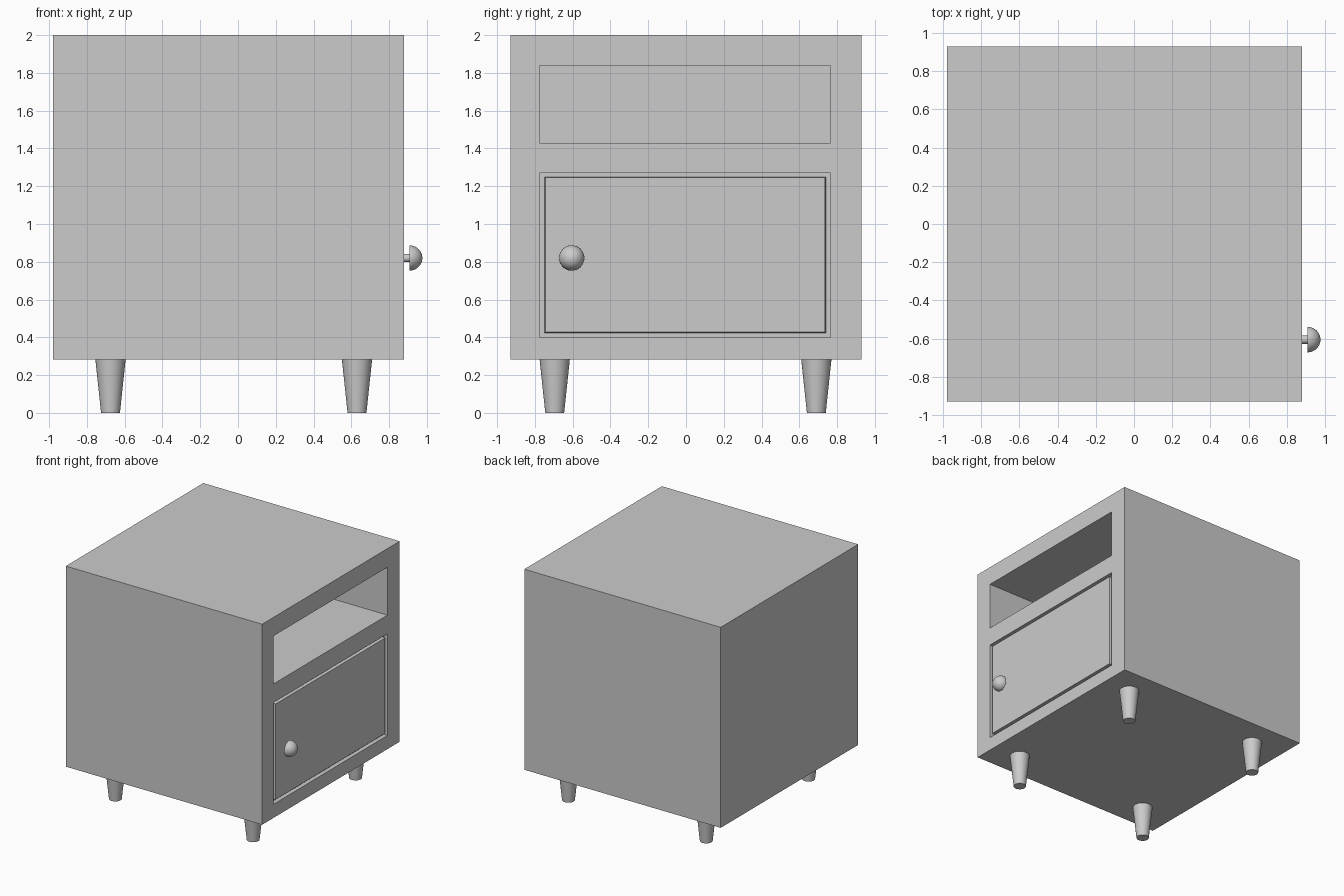
import bpy, bmesh, math
from mathutils import Matrix

if "Cube" in bpy.data.objects:
    bpy.data.objects.remove(bpy.data.objects["Cube"])


def new_object(name, bm):
    bmesh.ops.recalc_face_normals(bm, faces=bm.faces[:])
    mesh = bpy.data.meshes.new(name)
    bm.to_mesh(mesh)
    bm.free()
    obj = bpy.data.objects.new(name, mesh)
    bpy.context.collection.objects.link(obj)
    return obj


def box(name, x, y, z, taper=0.0):
    """Box from (min, max) ranges; taper shrinks the +x face all round."""
    bm = bmesh.new()
    bmesh.ops.create_cube(bm, size=1)
    for v in bm.verts:
        front = v.co.x > 0
        for i, (lo, hi) in enumerate((x, y, z)):
            side = v.co[i] > 0
            v.co[i] = hi if side else lo
            if front and i > 0:
                v.co[i] += -taper if side else taper
    return new_object(name, bm)


def lathe(name, profile, matrix, steps=32):
    """Spin (radius, height) points around local z, then place."""
    bm = bmesh.new()
    verts = [bm.verts.new((r, 0, h)) for r, h in profile]
    edges = [bm.edges.new(p) for p in zip(verts, verts[1:])]
    bmesh.ops.spin(bm, geom=verts + edges, cent=(0, 0, 0), axis=(0, 0, 1),
                   angle=math.tau, steps=steps)
    bmesh.ops.remove_doubles(bm, verts=bm.verts[:], dist=1e-5)
    bmesh.ops.transform(bm, matrix=matrix, verts=bm.verts[:])
    obj = new_object(name, bm)
    bpy.ops.object.select_all(action='DESELECT')
    obj.select_set(True)
    bpy.context.view_layer.objects.active = obj
    bpy.ops.object.shade_smooth_by_angle(angle=math.radians(35))
    return obj


# Cabinet body with an open shelf above and a shallow door recess below
cabinet = box("cabinet", (-0.98, 0.88), (-0.93, 0.93), (0.283, 2.0))
opening_y = (-0.775, 0.765)
cutters = [box("shelf_cutter", (-0.82, 1.0), opening_y, (1.43, 1.84)),
           box("door_recess_cutter", (0.845, 1.0), opening_y, (0.40, 1.27))]
for cutter in cutters:
    cutter.hide_render = True
    mod = cabinet.modifiers.new(cutter.name, 'BOOLEAN')
    mod.operation = 'DIFFERENCE'
    mod.solver = 'EXACT'
    mod.object = cutter
    bpy.context.view_layer.objects.active = cabinet
    bpy.ops.object.modifier_apply(modifier=mod.name)
    bpy.data.objects.remove(cutter)

# Door panel, flush with the cabinet front
box("door", (0.845, 0.878), (-0.75, 0.74), (0.423, 1.25), taper=0.005)

# Mushroom knob: thin stem and domed cap, pointing along +x
dome = [(0.067 * math.cos(a), 0.030 + 0.069 * math.sin(a))
        for a in (math.pi / 2 * i / 10 for i in range(10))]
knob_profile = [(0, 0), (0.022, 0), (0.022, 0.030)] + dome + [(0, 0.099)]
lathe("door_knob", knob_profile,
      Matrix.Translation((0.877, -0.605, 0.82)) @ Matrix.Rotation(math.pi / 2, 4, 'Y'))

# Four tapered legs
leg_profile = [(0, 0), (0.05, 0), (0.08, 0.283), (0, 0.283)]
for x, end in ((-0.675, "back"), (0.63, "front")):
    for y, side in ((-0.695, "left"), (0.69, "right")):
        lathe(f"{end}_{side}_leg", leg_profile, Matrix.Translation((x, y, 0)))
